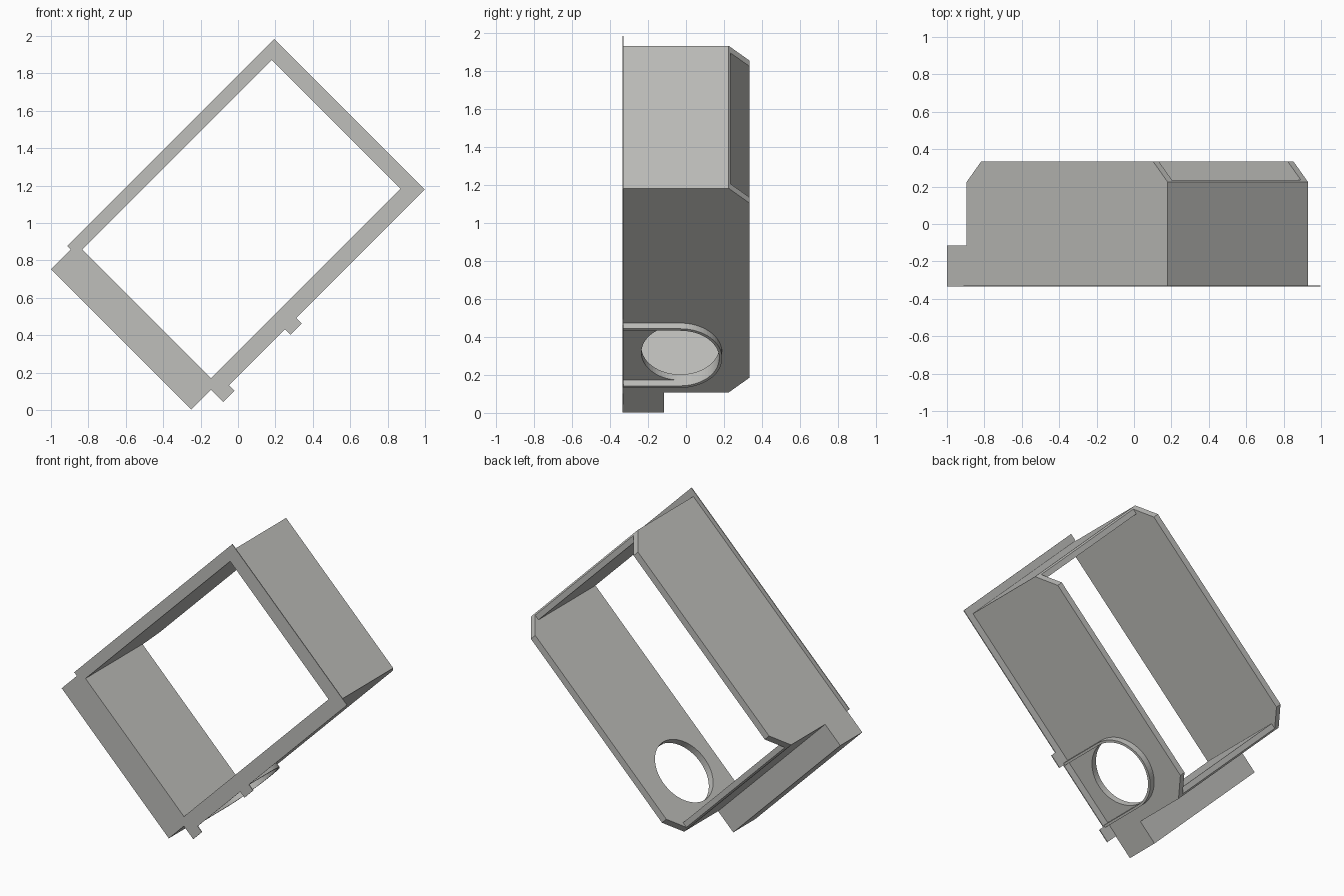
import bpy, bmesh, math
from mathutils import Matrix

if "Cube" in bpy.data.objects:
    bpy.data.objects.remove(bpy.data.objects["Cube"])

# Housing is laid out square (u along its length, y depth, w across), then tilted 45 degrees
TILT = Matrix.Translation((0, 0, -0.008)) @ Matrix.Rotation(math.radians(-45), 4, 'Y')
FRONT, BACK = -0.335, 0.335
U0, U1 = -0.02, 1.499        # body length
W0, W1 = 0.184, 1.245        # body width
T = 0.043                    # wall thickness
CH = 0.11                    # rear corner chamfer
HOLE_U, HOLE_Y, HOLE_R = 0.276, -0.03, 0.205

grey = bpy.data.materials.new("light_grey")
grey.diffuse_color = (0.52, 0.52, 0.5, 1)
grey.use_nodes = True
grey.node_tree.nodes["Principled BSDF"].inputs["Base Color"].default_value = grey.diffuse_color


def prism(name, outline, w0, w1):
    """Extrude a (u, y) outline across the width."""
    bm = bmesh.new()
    low = [bm.verts.new((u, y, w0)) for u, y in outline]
    high = [bm.verts.new((u, y, w1)) for u, y in outline]
    bm.faces.new(low[::-1])
    bm.faces.new(high)
    n = len(outline)
    for i in range(n):
        j = (i + 1) % n
        bm.faces.new((low[i], low[j], high[j], high[i]))
    bmesh.ops.recalc_face_normals(bm, faces=bm.faces)
    bm.transform(TILT)
    me = bpy.data.meshes.new(name)
    bm.to_mesh(me)
    bm.free()
    me.materials.append(grey)
    ob = bpy.data.objects.new(name, me)
    bpy.context.collection.objects.link(ob)
    return ob


def rect(u0, u1, y0, y1):
    return [(u0, y0), (u1, y0), (u1, y1), (u0, y1)]


def arc(r, a0, a1, n):
    return [(HOLE_U + r * math.cos(a0 + (a1 - a0) * i / n),
             HOLE_Y + r * math.sin(a0 + (a1 - a0) * i / n)) for i in range(n + 1)]


# Long side panels with chamfered rear corners
panel = [(U0, FRONT), (U1, FRONT), (U1, BACK - CH), (U1 - CH, BACK),
         (U0 + CH, BACK), (U0, BACK - CH)]
lower = prism("lower_side_panel", panel, W0, W0 + T)
prism("upper_side_panel", panel, W1 - T, W1)

# Round opening through the lower panel
cutter = prism("hole_cutter", arc(HOLE_R, 0, math.tau, 64)[:-1], W0 - 0.02, W0 + T + 0.02)
cutter.hide_render = True
cutter.hide_set(True)
cut = lower.modifiers.new("round_hole", 'BOOLEAN')
cut.object = cutter
cut.operation = 'DIFFERENCE'
cut.solver = 'EXACT'

# Shorter end walls with a small outer bevel
for name, u, s in (("bottom_end_wall", U0, 1), ("top_end_wall", U1, -1)):
    top = BACK - CH
    prism(name, [(u, FRONT), (u + s * T, FRONT), (u + s * T, top + 0.01),
                 (u + s * 0.01, top + 0.01), (u, top)], W0 + T, W1 - T)

# Solid block below the bottom end
prism("end_block", rect(-0.17, U0, FRONT, -0.115), W0, W1)

# Thin front flange around three sides
F = FRONT + 0.005
prism("flange_upper", rect(U0, 1.545, FRONT, F), W1, 1.271)
prism("flange_end", rect(U1, 1.545, FRONT, F), W0, W1)
prism("flange_lower", rect(U0, 1.545, FRONT, F), 0.134, W0)
for i, u in enumerate((U0, 0.488)):
    prism(f"flange_tab_{i + 1}", rect(u, u + 0.085, FRONT, F), 0.092, 0.134)

# U-shaped rib around the round opening
RO = HOLE_R + 0.015
rib = ([(HOLE_U + RO, F)] + arc(RO, 0, math.pi, 32) + [(HOLE_U - RO, F), (HOLE_U - HOLE_R, F)]
       + arc(HOLE_R, math.pi, 0, 32) + [(HOLE_U + HOLE_R, F)])
prism("hole_rib", rib, 0.142, W0)
